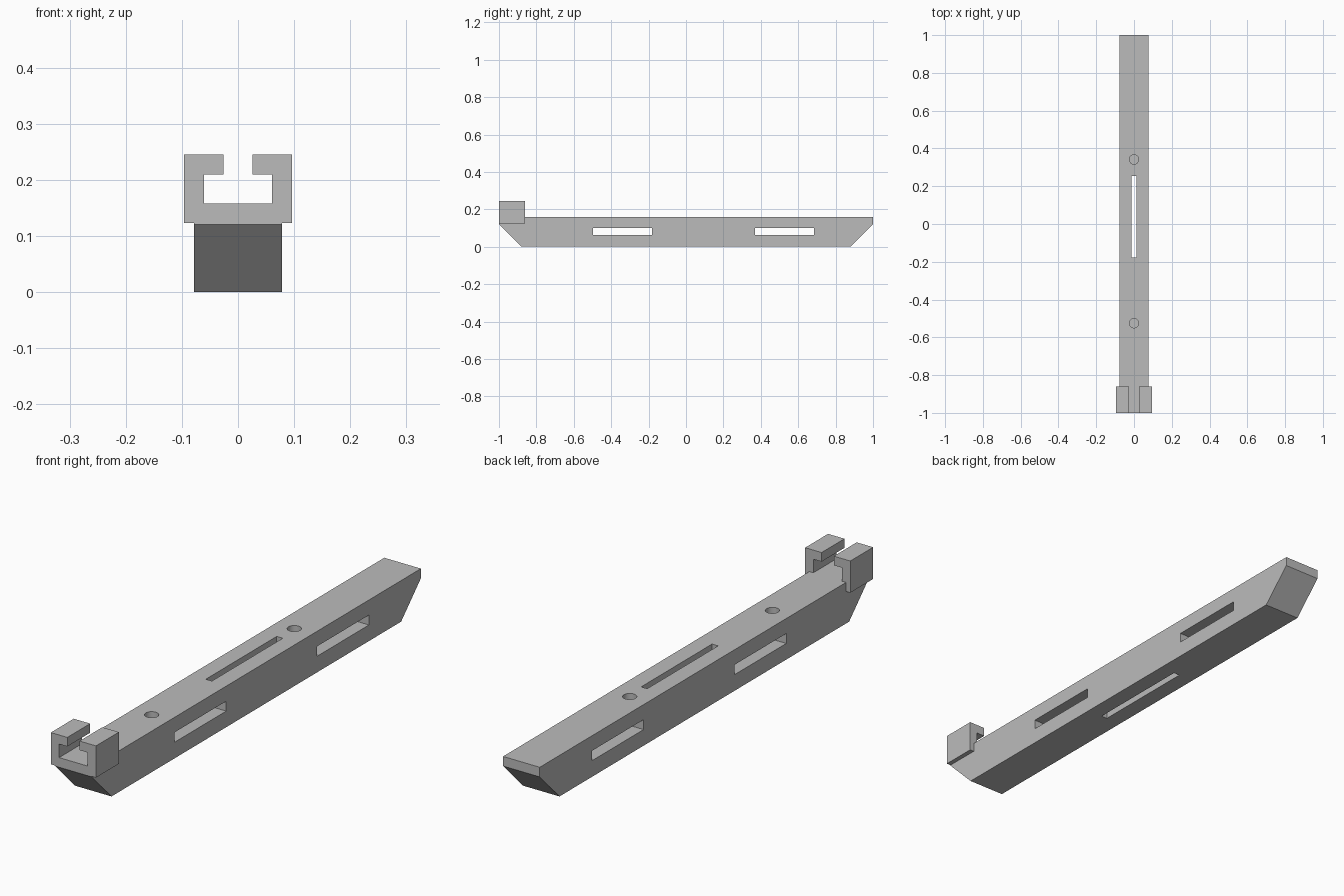
import bpy
import bmesh
from mathutils import Matrix

old = bpy.data.objects.get("Cube")
if old:
    bpy.data.objects.remove(old, do_unlink=True)

grey = bpy.data.materials.new("plain grey")
grey.use_nodes = True
colour = (0.5, 0.5, 0.5, 1)
grey.diffuse_color = colour
grey.node_tree.nodes["Principled BSDF"].inputs["Base Color"].default_value = colour


def finish(name, bm):
    bmesh.ops.recalc_face_normals(bm, faces=bm.faces)
    mesh = bpy.data.meshes.new(name)
    bm.to_mesh(mesh)
    bm.free()
    mesh.materials.append(grey)
    obj = bpy.data.objects.new(name, mesh)
    bpy.context.collection.objects.link(obj)
    return obj


def extrude(name, points, offset):
    """Extrude a closed outline along an offset."""
    bm = bmesh.new()
    face = bm.faces.new([bm.verts.new(p) for p in points])
    out = bmesh.ops.extrude_face_region(bm, geom=[face])
    verts = [v for v in out["geom"] if isinstance(v, bmesh.types.BMVert)]
    bmesh.ops.translate(bm, verts=verts, vec=offset)
    return finish(name, bm)


def box(name, x0, x1, y0, y1, z0, z1):
    outline = [(x0, y0, z0), (x1, y0, z0), (x1, y1, z0), (x0, y1, z0)]
    return extrude(name, outline, (0, 0, z1 - z0))


def drill(name, y, radius, z0, z1):
    bm = bmesh.new()
    bmesh.ops.create_cone(bm, cap_ends=True, segments=32, radius1=radius,
                          radius2=radius, depth=z1 - z0,
                          matrix=Matrix.Translation((0, y, (z0 + z1) / 2)))
    return finish(name, bm)


def combine(target, tool, operation):
    """Apply a boolean and discard the tool."""
    mod = target.modifiers.new(operation.lower(), "BOOLEAN")
    mod.operation = operation
    mod.solver = "EXACT"
    mod.object = tool
    bpy.context.view_layer.objects.active = target
    bpy.ops.object.modifier_apply(modifier=mod.name)
    bpy.data.objects.remove(tool, do_unlink=True)


# Long bar with bevelled lower ends
half, top = 0.078, 0.158
side = [(-1, 0.121), (-0.88, 0), (0.88, 0), (1, 0.121), (1, top), (-1, top)]
bar = extrude("slotted_bar", [(-half, y, z) for y, z in side], (2 * half, 0, 0))

# Open-topped C-shaped clamp at the front
clamp_half = [(0.096, 0.123), (0.096, 0.245), (0.026, 0.245),
              (0.026, 0.21), (0.061, 0.21), (0.061, top)]
section = clamp_half + [(-x, z) for x, z in reversed(clamp_half)]
clamp = extrude("clamp", [(x, -1, z) for x, z in section], (0, 0.139, 0))
combine(bar, clamp, "UNION")

# Cross slots through the sides
for start in (-0.498, 0.369):
    cutter = box("side_slot", -0.2, 0.2, start, start + 0.315, 0.062, 0.1)
    combine(bar, cutter, "DIFFERENCE")

# Narrow vertical slot
combine(bar, box("top_slot", -0.013, 0.013, -0.177, 0.254, -0.1, 0.3), "DIFFERENCE")

# Blind round holes in the top
for y in (-0.525, 0.342):
    combine(bar, drill("hole", y, 0.025, 0.08, 0.3), "DIFFERENCE")

bpy.ops.object.select_all(action="DESELECT")
bar.select_set(True)
bpy.context.view_layer.objects.active = bar
bpy.ops.object.shade_smooth_by_angle()
